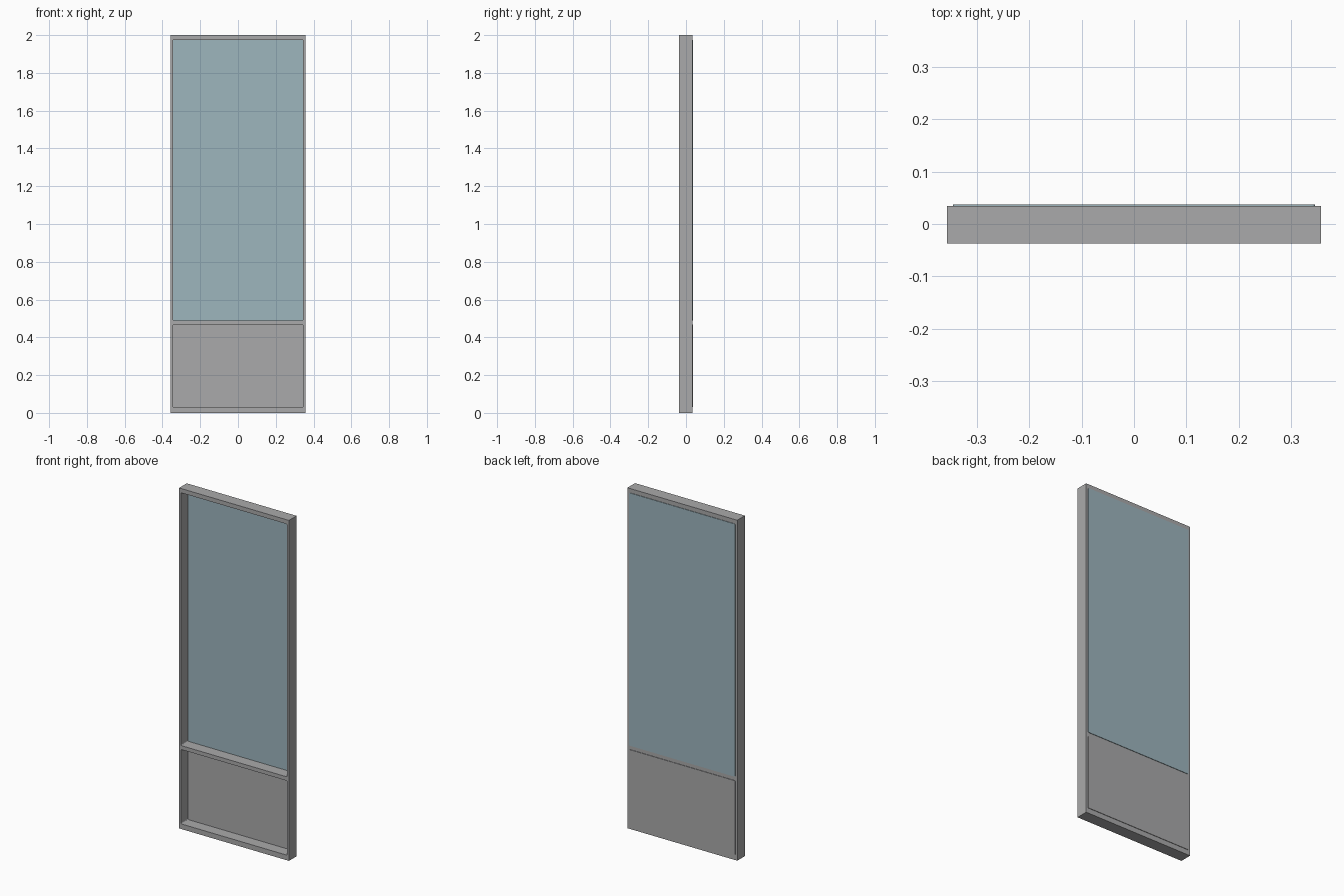
import bpy
import math

cube = bpy.data.objects.get("Cube")
if cube:
    bpy.data.objects.remove(cube, do_unlink=True)


def make_material(name, color):
    mat = bpy.data.materials.new(name)
    mat.use_nodes = True
    mat.diffuse_color = color
    mat.node_tree.nodes["Principled BSDF"].inputs["Base Color"].default_value = color
    return mat


grey = make_material("grey metal", (0.40, 0.40, 0.405, 1))
blue = make_material("pale blue glass", (0.34, 0.465, 0.515, 1))


def rounded_rect(half_width, bottom, top, radius, steps=4):
    """Outline in the x-z plane, with optional rounded corners."""
    corners = [(half_width, top), (-half_width, top),
               (-half_width, bottom), (half_width, bottom)]
    if radius == 0:
        return corners
    points = []
    for i, (x, z) in enumerate(corners):
        cx = x - math.copysign(radius, x)
        cz = z + (radius if z == bottom else -radius)
        for s in range(steps + 1):
            a = math.pi / 2 * (i + s / steps)
            points.append((cx + radius * math.cos(a), cz + radius * math.sin(a)))
    return points


def make_slab(name, outlines, front, back, mat):
    """Fill the outlines (inner ones become holes) and extrude along y."""
    curve = bpy.data.curves.new(name, "CURVE")
    curve.dimensions = "2D"
    curve.fill_mode = "BOTH"
    curve.extrude = (back - front) / 2
    for outline in outlines:
        spline = curve.splines.new("POLY")
        spline.points.add(len(outline) - 1)
        for point, (x, z) in zip(spline.points, outline):
            point.co = (x, z, 0, 1)
        spline.use_cyclic_u = True
    temp = bpy.data.objects.new(name + " outline", curve)
    bpy.context.collection.objects.link(temp)
    graph = bpy.context.evaluated_depsgraph_get()
    mesh = bpy.data.meshes.new_from_object(temp.evaluated_get(graph))
    bpy.data.objects.remove(temp, do_unlink=True)
    mesh.materials.clear()
    mesh.materials.append(mat)
    for poly in mesh.polygons:
        poly.use_smooth = False
        poly.material_index = 0
    obj = bpy.data.objects.new(name, mesh)
    obj.rotation_euler.x = math.pi / 2
    obj.location.y = (front + back) / 2
    bpy.context.collection.objects.link(obj)
    return obj


# Openings shared by the frame and its infills
upper = rounded_rect(0.345, 0.49, 1.975, 0.006)
lower = rounded_rect(0.345, 0.03, 0.467, 0.006)

# Frame with top, middle and bottom rails
make_slab("frame", [rounded_rect(0.357, 0, 2, 0), upper, lower],
          -0.037, 0.034, grey)

# Infills, set at the back and standing slightly proud
make_slab("glass_pane", [upper], 0.029, 0.037, blue)
make_slab("lower_panel", [lower], 0.029, 0.037, grey)
